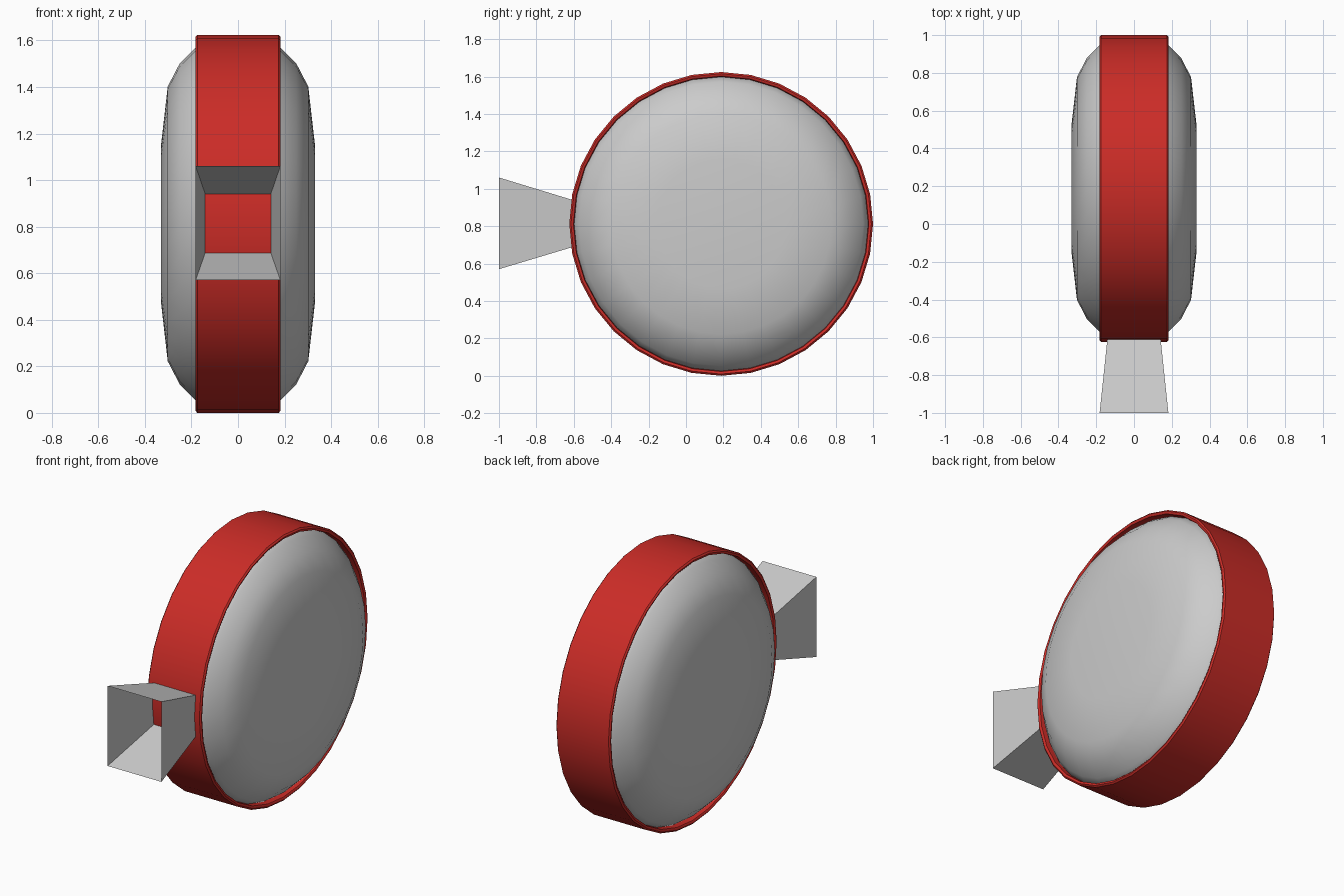
import bpy, bmesh, math

if "Cube" in bpy.data.objects:
    bpy.data.objects.remove(bpy.data.objects["Cube"])

CY, CZ, R, SIDES = 0.188, 0.812, 0.812, 32


def finish(name, bm, color=None, angle=None):
    bmesh.ops.remove_doubles(bm, verts=bm.verts, dist=1e-5)
    bmesh.ops.recalc_face_normals(bm, faces=bm.faces)
    mesh = bpy.data.meshes.new(name)
    bm.to_mesh(mesh)
    bm.free()
    ob = bpy.data.objects.new(name, mesh)
    bpy.context.collection.objects.link(ob)
    if color:
        mat = bpy.data.materials.new(name + "_paint")
        mat.diffuse_color = color
        mat.use_nodes = True
        mat.node_tree.nodes["Principled BSDF"].inputs["Base Color"].default_value = mat.diffuse_color
        mesh.materials.append(mat)
    if angle:
        bpy.ops.object.select_all(action='DESELECT')
        ob.select_set(True)
        bpy.context.view_layer.objects.active = ob
        bpy.ops.object.shade_smooth_by_angle(angle=math.radians(angle))
    return ob


def lathe(name, profile, closed, **kw):
    """Revolve an (x, radius) profile about the disc's sideways axis."""
    bm = bmesh.new()
    rings = []
    for i in range(SIDES):
        a = 2 * math.pi * i / SIDES
        rings.append([bm.verts.new((x, CY + r * math.cos(a), CZ + r * math.sin(a)))
                      for x, r in profile])
    n = len(profile)
    for i in range(SIDES):
        a, b = rings[i], rings[(i + 1) % SIDES]
        for j in range(n if closed else n - 1):
            k = (j + 1) % n
            bm.faces.new((a[j], a[k], b[k], b[j]))
    if not closed:
        bm.faces.new([r[0] for r in rings])
        bm.faces.new([r[-1] for r in rings])
    return finish(name, bm, **kw)


# Domed grey body
half = [(0.33, 0.345), (0.302, 0.59), (0.25, 0.69), (0.18, 0.76), (0.14, 0.788)]
lathe("disc_body", half + [(-x, r) for x, r in reversed(half)], False, angle=40)

# Red band around the rim, with small bevelled edges
side = [(0.15, 0.786), (0.177, 0.789), (0.183, 0.797), (0.183, 0.803), (0.175, R)]
lathe("rim_band", side + [(-x, r) for x, r in reversed(side)], True,
      color=(0.6, 0.025, 0.02, 1), angle=40)

# Open flared nozzle, thin sheet
bm = bmesh.new()
loops = []
for y, hx, z0, z1 in ((-1.0, 0.182, 0.57, 1.06), (-0.6, 0.14, 0.69, 0.938)):
    loops.append([bm.verts.new((x, y, z)) for x, z in
                  ((-hx, z0), (hx, z0), (hx, z1), (-hx, z1))])
for j in range(4):
    k = (j + 1) % 4
    bm.faces.new((loops[0][j], loops[0][k], loops[1][k], loops[1][j]))
finish("nozzle", bm)
